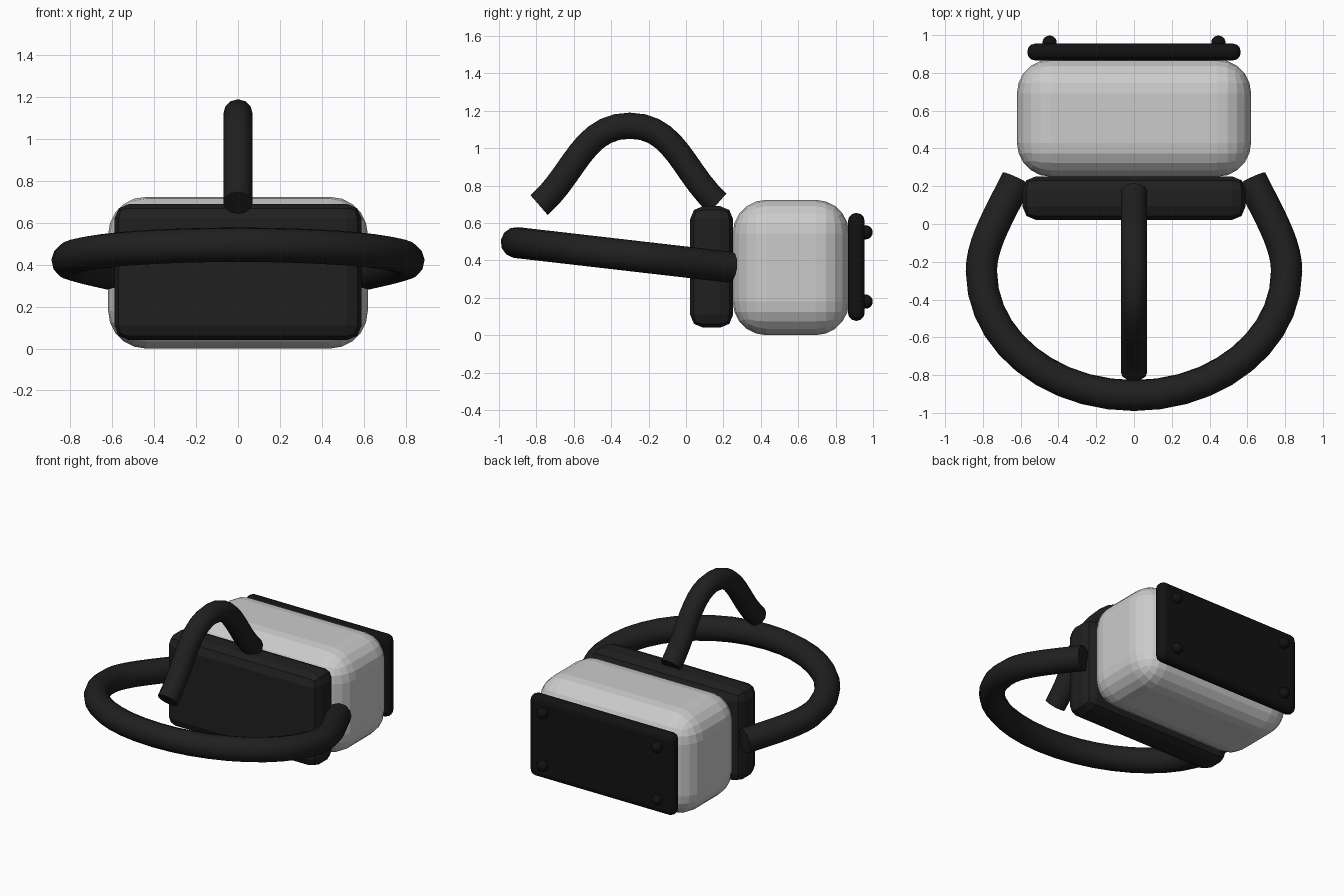
import bpy
from mathutils import Vector

if "Cube" in bpy.data.objects:
    bpy.data.objects.remove(bpy.data.objects["Cube"])


def material(name, rgb):
    m = bpy.data.materials.new(name)
    m.diffuse_color = (*rgb, 1)
    m.use_nodes = True
    m.node_tree.nodes["Principled BSDF"].inputs["Base Color"].default_value = m.diffuse_color
    return m


black = material("black", (0.014, 0.014, 0.015))
panel_black = material("panel_black", (0.006, 0.006, 0.006))
shell_white = material("shell_white", (0.8, 0.8, 0.81))


def rounded_box(name, lo, hi, radius, segments, mat):
    lo, hi = Vector(lo), Vector(hi)
    bpy.ops.mesh.primitive_cube_add(size=1, location=(lo + hi) / 2)
    ob = bpy.context.object
    ob.name = name
    ob.scale = hi - lo
    bpy.ops.object.transform_apply(location=False, rotation=False, scale=True)
    bev = ob.modifiers.new("round", "BEVEL")
    bev.width = radius
    bev.segments = segments
    ob.data.materials.append(mat)
    return ob


def tube(name, points, radius, mat):
    """points: (left handle, point, right handle), or a lone point for automatic handles"""
    cu = bpy.data.curves.new(name, "CURVE")
    cu.dimensions = "3D"
    cu.bevel_depth = radius
    cu.bevel_resolution = 4
    cu.resolution_u = 10
    cu.use_fill_caps = True
    sp = cu.splines.new("BEZIER")
    sp.bezier_points.add(len(points) - 1)
    for bp, p in zip(sp.bezier_points, points):
        if len(p) == 1:
            bp.co = p[0]
            bp.handle_left_type = bp.handle_right_type = "AUTO"
        else:
            bp.handle_left_type = bp.handle_right_type = "FREE"
            bp.handle_left, bp.co, bp.handle_right = p
    ob = bpy.data.objects.new(name, cu)
    bpy.context.collection.objects.link(ob)
    cu.materials.append(mat)
    return ob


# Main housing, face cushion and outer panel
rounded_box("housing", (-0.62, 0.25, 0), (0.62, 0.872, 0.724), 0.18, 5, shell_white)
rounded_box("face_cushion", (-0.59, 0.022, 0.04), (0.59, 0.252, 0.69), 0.07, 2, black)
rounded_box("outer_panel", (-0.565, 0.866, 0.077), (0.565, 0.955, 0.653), 0.042, 3, panel_black)

# Round sensors on the panel corners
for x in (-0.447, 0.447):
    for z in (0.18, 0.55):
        bpy.ops.mesh.primitive_uv_sphere_add(segments=16, ring_count=10, radius=0.038,
                                             location=(x, 0.96, z))
        bpy.context.object.name = "sensor"
        bpy.context.object.data.materials.append(panel_black)
        bpy.ops.object.shade_smooth()


# Head strap: half path, mirrored, on a plane that rises towards the front
def on_plane(x, y):
    return Vector((x, y, 0.391 - 0.115 * y))


half = [[on_plane(*c) for c in trio] for trio in (
    ((0.58, 0.32), (0.62, 0.238), (0.70, 0.07)),
    ((0.81, -0.10), (0.808, -0.25), (0.808, -0.614)),
)]
middle = [on_plane(0.446, -0.908), on_plane(0, -0.908), on_plane(-0.446, -0.908)]
mirrored = [[Vector((-c.x, c.y, c.z)) for c in reversed(trio)] for trio in reversed(half)]
tube("head_strap", half + [middle] + mirrored, 0.083, black)

# Arched strap over the top of the head
tube("top_strap", [[(0, -0.785, 0.695)], [(0, -0.3, 1.12)], [(0, 0.17, 0.705)]], 0.07, black)
